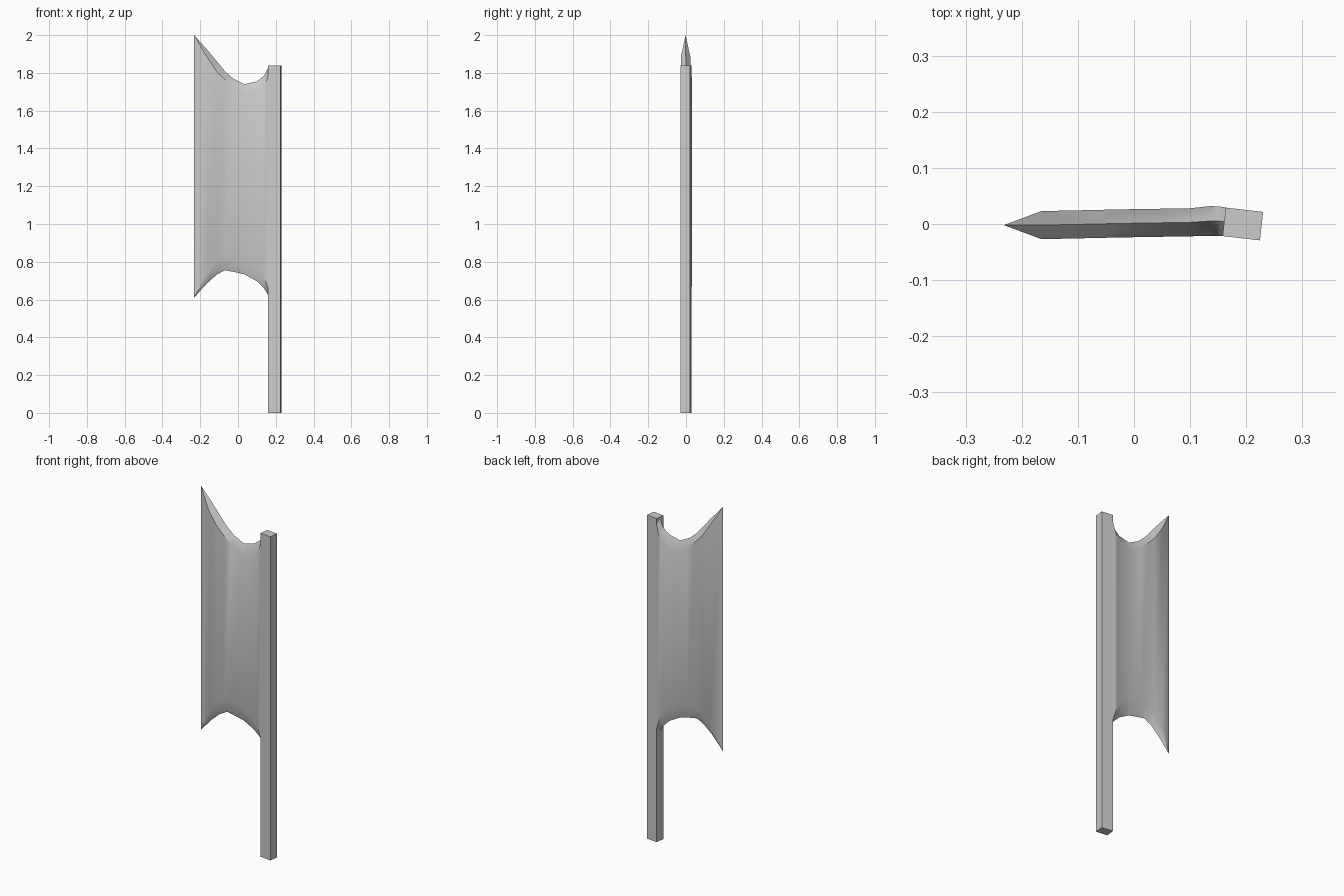
import bpy, bmesh, math

if "Cube" in bpy.data.objects:
    bpy.data.objects.remove(bpy.data.objects["Cube"])


def make_object(name, bm):
    bmesh.ops.recalc_face_normals(bm, faces=bm.faces[:])
    mesh = bpy.data.meshes.new(name)
    bm.to_mesh(mesh)
    bm.free()
    obj = bpy.data.objects.new(name, mesh)
    bpy.context.collection.objects.link(obj)
    return obj


# Square pole, turned slightly about its length
bpy.ops.mesh.primitive_cube_add(size=1, location=(0.194, 0.0, 0.92),
                                rotation=(0, 0, math.radians(-6.5)))
pole = bpy.context.object
pole.name = "pole"
pole.scale = (0.067, 0.051, 1.84)

# Blade stations: x, front y, back y, top ridge z, top face z, bottom ridge z, bottom face z
stations = [
    (-0.232, -0.002, -0.002, 2.00, 2.00, 0.61, 0.61),
    (-0.165, -0.027, 0.023, 1.925, 1.885, 0.685, 0.735),
    (-0.115, -0.026, 0.024, 1.865, 1.81, 0.73, 0.80),
    (-0.070, -0.025, 0.025, 1.81, 1.765, 0.755, 0.837),
    (-0.025, -0.024, 0.026, 1.77, 1.725, 0.747, 0.835),
    (0.035, -0.023, 0.027, 1.74, 1.68, 0.733, 0.822),
    (0.100, -0.022, 0.028, 1.755, 1.69, 0.697, 0.785),
    (0.138, -0.021, 0.032, 1.785, 1.725, 0.66, 0.73),
    (0.153, -0.021, 0.031, 1.815, 1.765, 0.635, 0.68),
    (0.166, -0.021, 0.029, 1.835, 1.81, 0.61, 0.64),
]

# Blade: six-point rings (two faces plus top and bottom ridges) bridged along x
bm = bmesh.new()
rings = []
for x, yf, yb, tr, tf, br, bf in stations:
    ym = (yf + yb) / 2
    pts = [(yf, bf), (yf, tf), (ym, tr), (yb, tf), (yb, bf), (ym, br)]
    rings.append([bm.verts.new((x, y, z)) for y, z in pts])
for a, b in zip(rings, rings[1:]):
    for i in range(6):
        j = (i + 1) % 6
        bm.faces.new((a[i], a[j], b[j], b[i]))
bm.faces.new(rings[-1])
# The first ring collapses into the sharp cutting edge
bmesh.ops.remove_doubles(bm, verts=bm.verts[:], dist=0.0005)
blade = make_object("blade", bm)

bpy.ops.object.select_all(action='DESELECT')
blade.select_set(True)
bpy.context.view_layer.objects.active = blade
bpy.ops.object.shade_smooth_by_angle(angle=math.radians(35))
